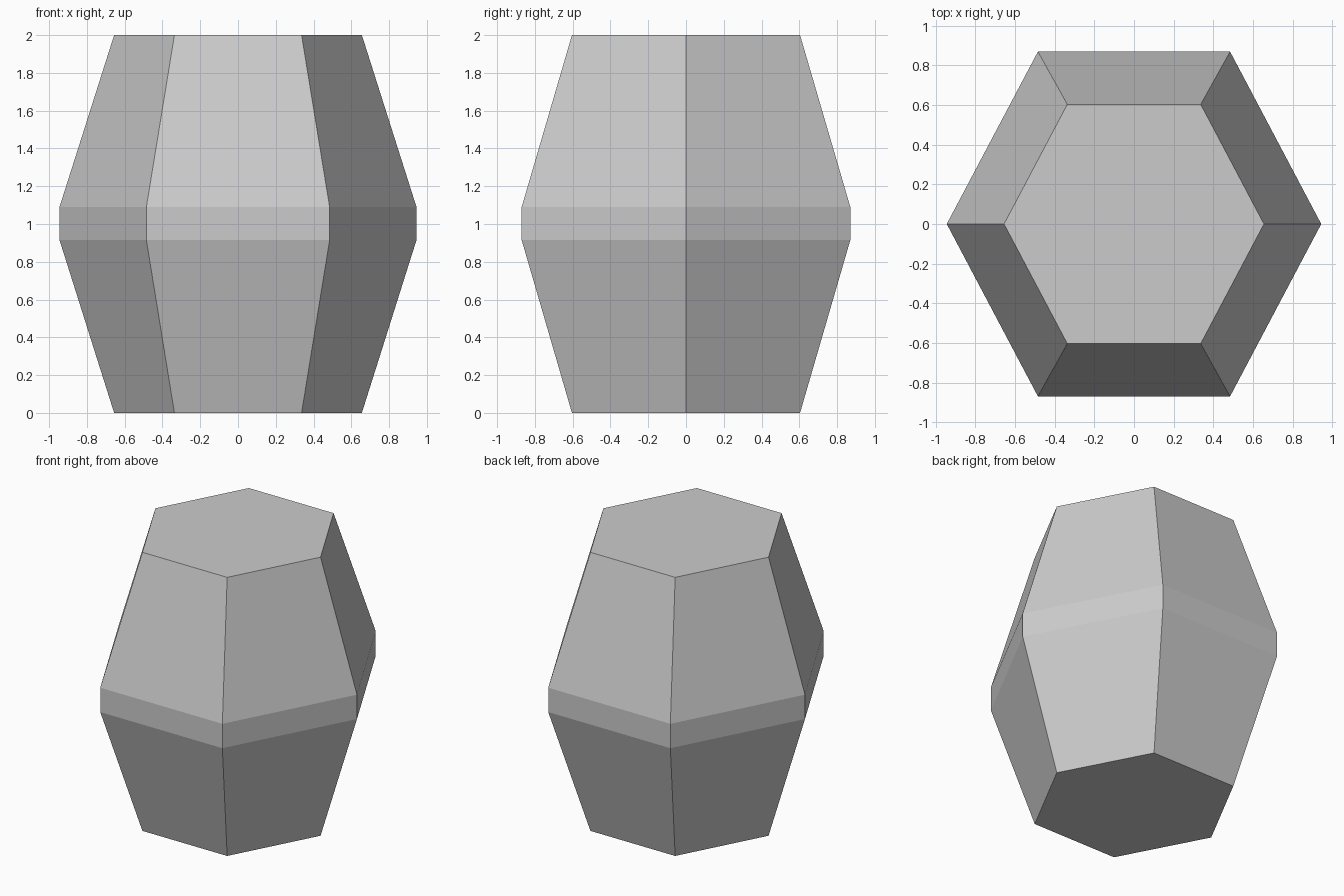
import bpy
import bmesh

cube = bpy.data.objects.get("Cube")
if cube:
    bpy.data.objects.remove(cube, do_unlink=True)

# Plain grey material
grey = bpy.data.materials.new("light_grey")
grey.use_nodes = True
colour = (0.6, 0.6, 0.6, 1)
grey.diffuse_color = colour
grey.node_tree.nodes["Principled BSDF"].inputs["Base Color"].default_value = colour

# Slightly stretched six-sided outline at the waist
HALF = [(0.945, 0), (0.485, 0.87), (-0.485, 0.87)]
OUTLINE = HALF + [(-x, -y) for x, y in HALF]

# Height and scale of each ring, from base to top
RINGS = [(0, 0.694), (0.915, 1), (1.09, 1), (2, 0.694)]

bm = bmesh.new()
rings = [[bm.verts.new((x * s, y * s, z)) for x, y in OUTLINE] for z, s in RINGS]

# Side walls between neighbouring rings
for low, high in zip(rings, rings[1:]):
    for i in range(len(low)):
        j = (i + 1) % len(low)
        bm.faces.new((low[i], low[j], high[j], high[i]))

# Flat base and top
bm.faces.new(rings[0][::-1])
bm.faces.new(rings[-1])

mesh = bpy.data.meshes.new("barrel_body")
bm.to_mesh(mesh)
bm.free()
mesh.materials.append(grey)
body = bpy.data.objects.new("barrel_body", mesh)
bpy.context.collection.objects.link(body)
